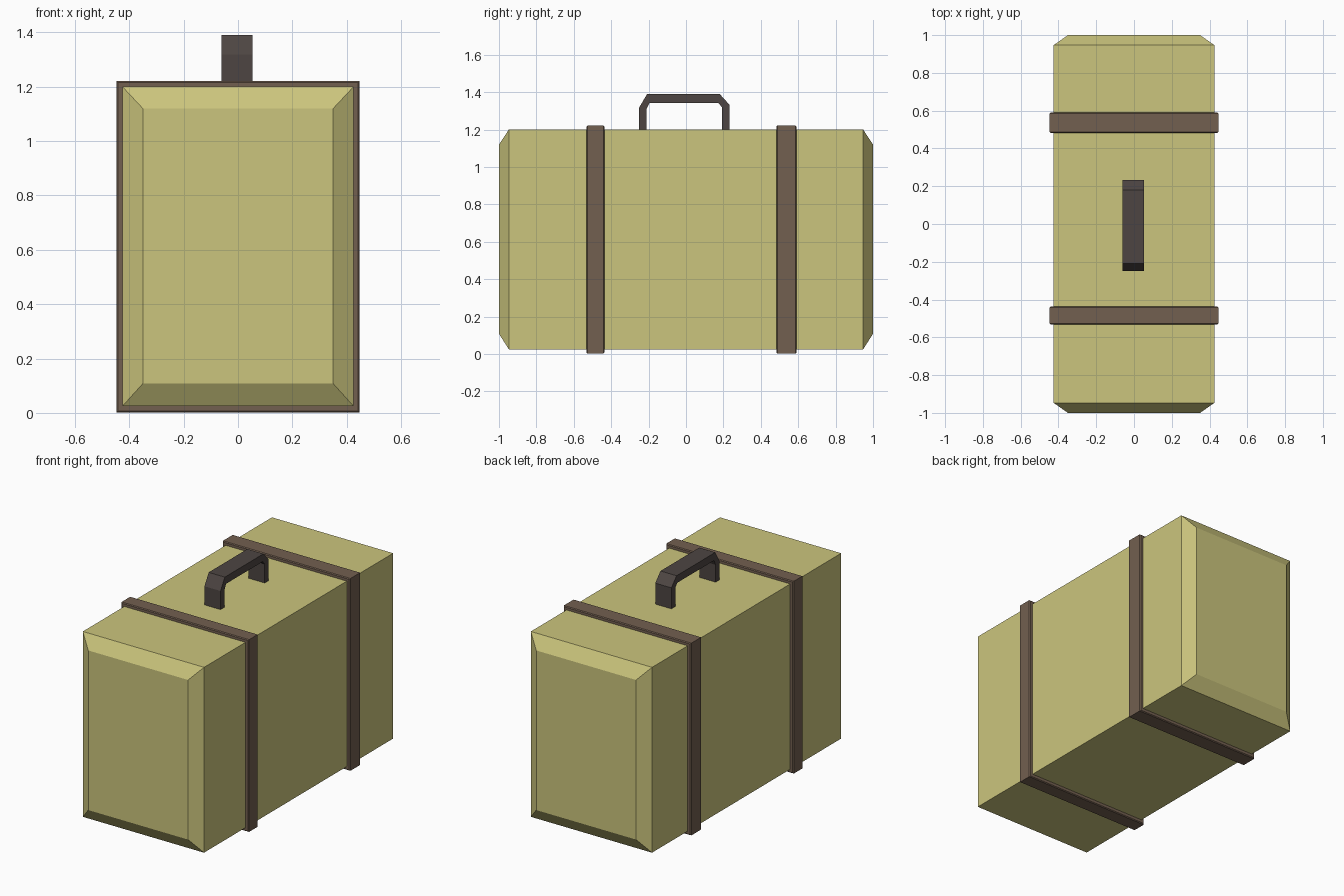
import bpy

if "Cube" in bpy.data.objects:
    bpy.data.objects.remove(bpy.data.objects["Cube"])

def material(name, rgb):
    m = bpy.data.materials.new(name)
    m.diffuse_color = (*rgb, 1)
    m.use_nodes = True
    m.node_tree.nodes["Principled BSDF"].inputs["Base Color"].default_value = m.diffuse_color
    return m

TAN = material("khaki_canvas", (0.60, 0.56, 0.205))
BROWN = material("brown_leather", (0.17, 0.115, 0.08))
DARK = material("dark_grip", (0.075, 0.06, 0.055))

def mesh_object(name, verts, faces, mat):
    me = bpy.data.meshes.new(name)
    me.from_pydata(verts, [], faces)
    me.materials.append(mat)
    ob = bpy.data.objects.new(name, me)
    bpy.context.collection.objects.link(ob)
    return ob

def loft(name, loops, mat, closed=False):
    """Bridge equal-length loops; cap the ends or join last to first."""
    n = len(loops[0])
    verts = [v for lp in loops for v in lp]
    k = len(loops)
    faces = []
    for i in range(k if closed else k - 1):
        a, b = i * n, ((i + 1) % k) * n
        for j in range(n):
            q = (j + 1) % n
            faces.append((a + j, a + q, b + q, b + j))
    if not closed:
        faces += [tuple(reversed(range(n))), tuple(range((k - 1) * n, k * n))]
    return loft_finish(mesh_object(name, verts, faces, mat))

def loft_finish(ob):
    import bmesh
    bm = bmesh.new()
    bm.from_mesh(ob.data)
    bmesh.ops.recalc_face_normals(bm, faces=bm.faces)
    bm.to_mesh(ob.data)
    bm.free()
    return ob

def rect(y, hx, z0, z1):
    return [(-hx, y, z0), (hx, y, z0), (hx, y, z1), (-hx, y, z1)]

# Case body with chamfered ends
loft("case_body", [rect(-1, 0.35, 0.108, 1.12), rect(-0.947, 0.425, 0.025, 1.2),
                   rect(0.947, 0.425, 0.025, 1.2), rect(1, 0.35, 0.108, 1.12)], TAN)

# Two straps wrapped around the case, with softened outer edges
for name, y0, y1 in (("front_strap", -0.532, -0.437), ("back_strap", 0.483, 0.59)):
    section = [(y0, -0.01), (y0, 0.017), (y0 + 0.005, 0.022),
               (y1 - 0.005, 0.022), (y1, 0.017), (y1, -0.01)]
    loft(name, [rect(y, 0.425 + d, 0.024 - d, 1.199 + d) for y, d in section],
         BROWN, closed=True)

# Carry handle: angular arch swept across x
outer = [(-0.25, 1.19), (-0.25, 1.318), (-0.208, 1.39), (0.18, 1.39), (0.232, 1.333), (0.232, 1.19)]
inner = [(-0.211, 1.19), (-0.211, 1.31), (-0.195, 1.343), (0.172, 1.343), (0.192, 1.32), (0.192, 1.19)]
loft("handle", [[(-0.06, *o), (0.053, *o), (0.053, *i), (-0.06, *i)]
                for o, i in zip(outer, inner)], DARK)
